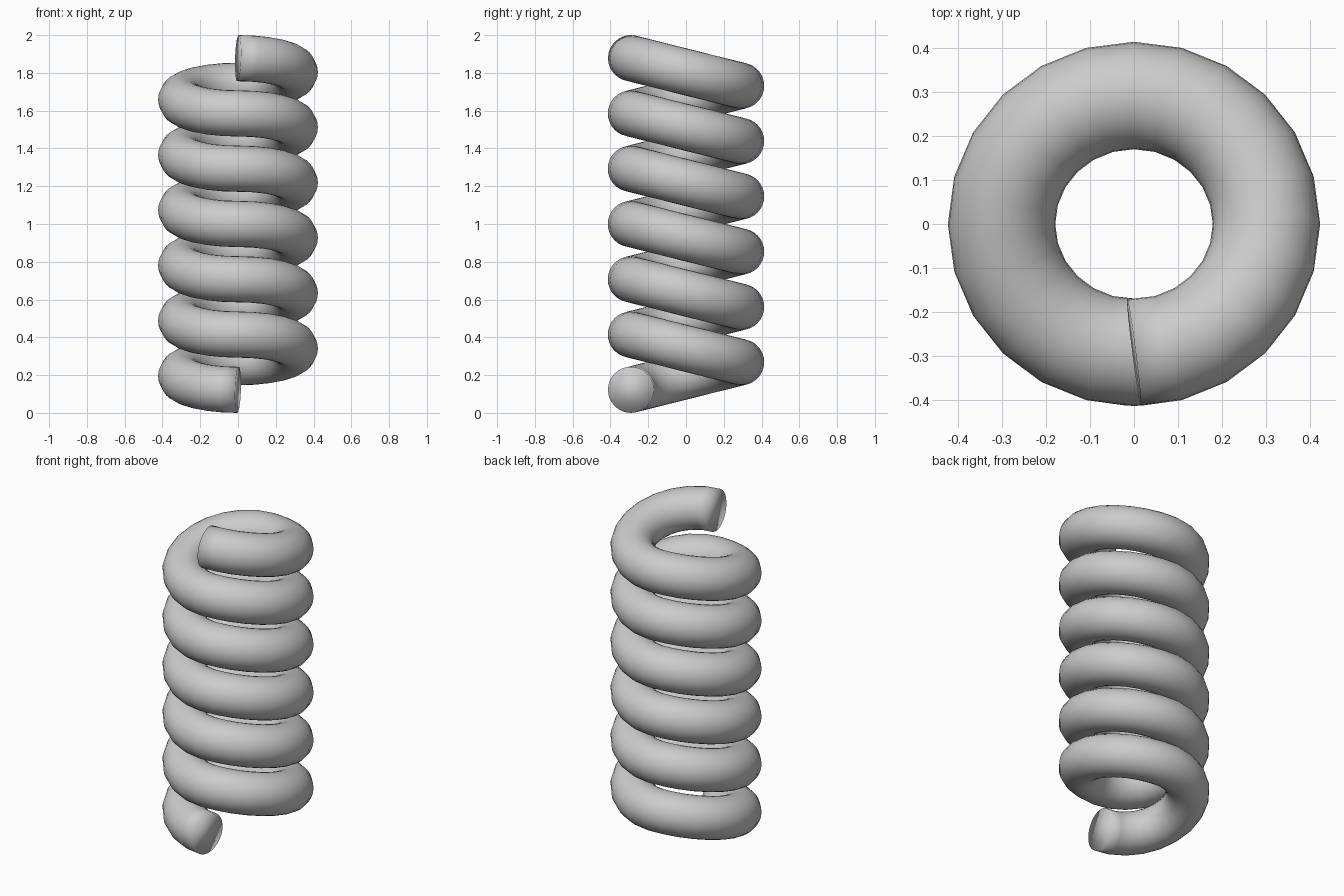
import bpy, bmesh
from math import sin, cos, pi, sqrt
from mathutils import Vector

if "Cube" in bpy.data.objects:
    bpy.data.objects.remove(bpy.data.objects["Cube"])

COIL_R, WIRE_R = 0.301, 0.122
HALF_TURNS, STEPS, SIDES = 12, 12, 32
RISE = (2 - 2 * WIRE_R) / HALF_TURNS
DEPTH = sqrt(COIL_R ** 2 - (RISE / 2) ** 2)   # tilted circle seen from above

# Path: alternating tilted half circles, winding front -> left -> back -> right
path = []
for i in range(HALF_TURNS * STEPS + 1):
    a = pi * i / STEPS
    half = min(i // STEPS, HALF_TURNS - 1)
    z = WIRE_R + RISE * (half + (1 - cos(a - half * pi)) / 2)
    path.append(Vector((-COIL_R * sin(a), -DEPTH * cos(a), z)))

# Sweep a round wire section along the path
bm = bmesh.new()
rings = []
last = len(path) - 1
for i, p in enumerate(path):
    before = (p - path[i - 1]).normalized() if i > 0 else Vector()
    after = (path[i + 1] - p).normalized() if i < last else Vector()
    t = (before + after).normalized()
    side = t.cross(Vector((0, 0, 1))).normalized()
    up = side.cross(t)
    rings.append([bm.verts.new(p + WIRE_R * (cos(b) * side + sin(b) * up))
                  for b in (2 * pi * k / SIDES for k in range(SIDES))])
for r, s in zip(rings, rings[1:]):
    for k in range(SIDES):
        n = (k + 1) % SIDES
        bm.faces.new((r[k], r[n], s[n], s[k]))

# Flat end caps, shaded together with the wire
bm.faces.new(rings[0])
bm.faces.new(rings[-1])
bmesh.ops.recalc_face_normals(bm, faces=bm.faces[:])
for f in bm.faces:
    f.smooth = True

mesh = bpy.data.meshes.new("coil_spring")
bm.to_mesh(mesh)
bm.free()
bpy.context.collection.objects.link(bpy.data.objects.new("coil_spring", mesh))
